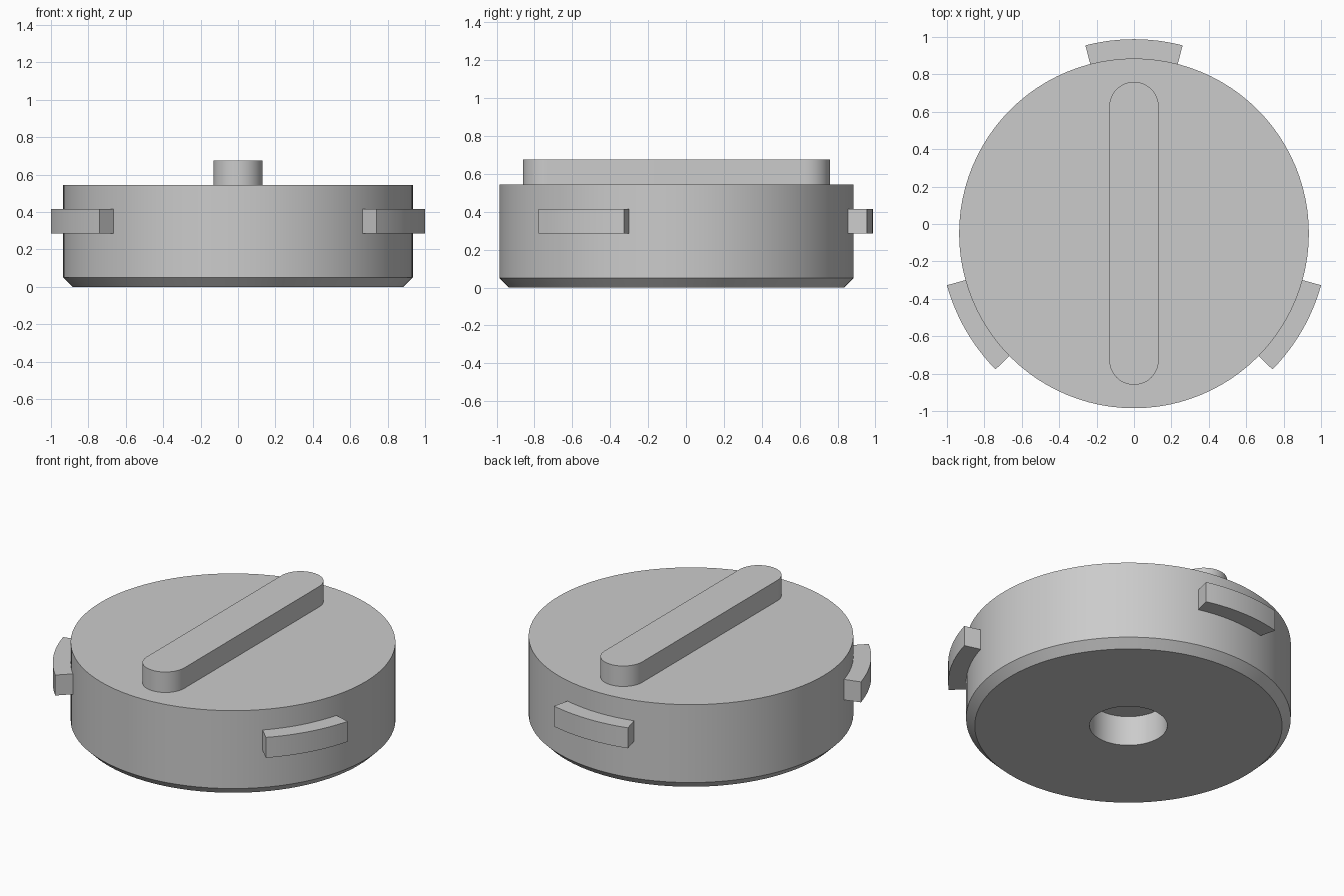
import bpy, bmesh, math
from math import sin, cos, radians, pi

if "Cube" in bpy.data.objects:
    bpy.data.objects.remove(bpy.data.objects["Cube"], do_unlink=True)

CENTRE_Y = -0.05
BODY_R, BODY_TOP = 0.935, 0.545

grey = bpy.data.materials.new("plain grey")
grey.use_nodes = True
grey.diffuse_color = (0.6, 0.6, 0.6, 1)
grey.node_tree.nodes["Principled BSDF"].inputs["Base Color"].default_value = (0.6, 0.6, 0.6, 1)


def finish(name, bm):
    bmesh.ops.recalc_face_normals(bm, faces=bm.faces)
    mesh = bpy.data.meshes.new(name)
    bm.to_mesh(mesh)
    bm.free()
    mesh.materials.append(grey)
    obj = bpy.data.objects.new(name, mesh)
    bpy.context.collection.objects.link(obj)
    obj.location.y = CENTRE_Y
    bpy.ops.object.select_all(action='DESELECT')
    obj.select_set(True)
    bpy.context.view_layer.objects.active = obj
    bpy.ops.object.shade_smooth_by_angle(angle=radians(30))
    return obj


def lathe(name, profile, steps=96):
    bm = bmesh.new()
    verts = [bm.verts.new((r, 0, z)) for r, z in profile]
    edges = [bm.edges.new(pair) for pair in zip(verts, verts[1:])]
    bmesh.ops.spin(bm, geom=verts + edges, cent=(0, 0, 0), axis=(0, 0, 1),
                   angle=2 * pi, steps=steps)
    bmesh.ops.remove_doubles(bm, verts=bm.verts, dist=0.0001)
    return finish(name, bm)


def prism(name, outline, z0, z1):
    bm = bmesh.new()
    face = bm.faces.new([bm.verts.new((x, y, z0)) for x, y in outline])
    top = bmesh.ops.extrude_face_region(bm, geom=[face], use_keep_orig=True)["geom"]
    bmesh.ops.translate(bm, vec=(0, 0, z1 - z0),
                        verts=[g for g in top if isinstance(g, bmesh.types.BMVert)])
    return finish(name, bm)


def arc(radius, start, end, steps, cy=0):
    angles = [radians(start + (end - start) * i / steps) for i in range(steps + 1)]
    return [(radius * cos(a), cy + radius * sin(a)) for a in angles]


# Round body with chamfered lower edge and a blind hole underneath
lathe("body", [(0, 0.19), (0.224, 0.19), (0.224, 0), (BODY_R - 0.05, 0),
               (BODY_R, 0.05), (BODY_R, BODY_TOP), (0, BODY_TOP)])

# Straight grip bar with rounded ends
GRIP_R, GRIP_HALF = 0.132, 0.81
offset = GRIP_HALF - GRIP_R
prism("grip_bar", arc(GRIP_R, 0, 180, 24, offset) + arc(GRIP_R, 180, 360, 24, -offset),
      BODY_TOP - 0.005, 0.675)

# Three curved locking lugs around the rim
for label, mid in (("back", 90), ("right", 210), ("left", 330)):
    outline = arc(1.038, mid - 14.5, mid + 14.5, 12) + arc(0.92, mid + 14.5, mid - 14.5, 12)
    prism("locking_lug_" + label, outline, 0.285, 0.415)
